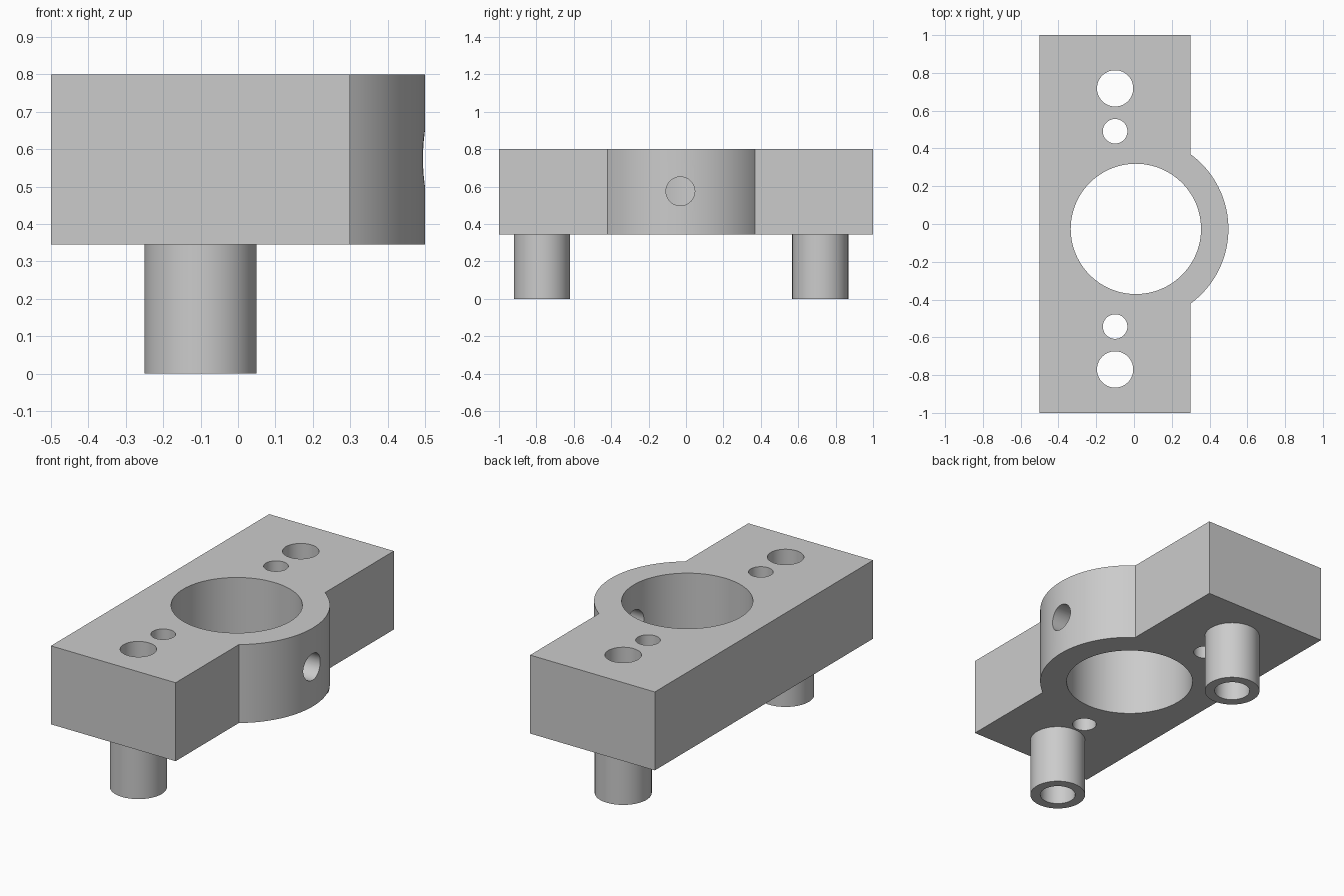
import bpy, bmesh
from math import cos, sin, acos, pi, radians

cube = bpy.data.objects.get("Cube")
if cube:
    bpy.data.objects.remove(cube, do_unlink=True)

BOTTOM, TOP = 0.345, 0.80
CX, CY = 0.01, -0.026           # bore axis
BORE_R, BOSS_R = 0.345, 0.49
FACE_X = 0.30                   # flat side the boss bulges from
HOLE_X = -0.10

grey = bpy.data.materials.new("light_grey")
grey.use_nodes = True
colour = (0.6, 0.6, 0.6, 1)
grey.diffuse_color = colour
grey.node_tree.nodes["Principled BSDF"].inputs["Base Color"].default_value = colour


def cylinder(name, radius, start, end, x=0, y=0, segments=64):
    """Upright cylinder between two heights."""
    bpy.ops.mesh.primitive_cylinder_add(
        vertices=segments, radius=radius, depth=end - start,
        location=(x, y, (start + end) / 2))
    obj = bpy.context.object
    obj.name = name
    return obj


def combine(body, tool, operation):
    """Apply a boolean and discard the tool."""
    mod = body.modifiers.new(operation.lower(), 'BOOLEAN')
    mod.operation, mod.solver, mod.object = operation, 'EXACT', tool
    bpy.context.view_layer.objects.active = body
    bpy.ops.object.modifier_apply(modifier=mod.name)
    bpy.data.objects.remove(tool, do_unlink=True)


# Block outline with the rounded boss on one side
half = acos((FACE_X - CX) / BOSS_R)
steps = 40
outline = [(FACE_X, 1), (-0.5, 1), (-0.5, -1), (FACE_X, -1)]
for i in range(steps + 1):
    a = -half + 2 * half * i / steps
    outline.append((CX + BOSS_R * cos(a), CY + BOSS_R * sin(a)))

bm = bmesh.new()
base = bm.faces.new([bm.verts.new((x, y, BOTTOM)) for x, y in outline])
top = bmesh.ops.extrude_face_region(bm, geom=[base])
bmesh.ops.translate(bm, vec=(0, 0, TOP - BOTTOM),
                    verts=[v for v in top["geom"] if isinstance(v, bmesh.types.BMVert)])
bmesh.ops.recalc_face_normals(bm, faces=bm.faces)
mesh = bpy.data.meshes.new("bracket_body")
bm.to_mesh(mesh)
bm.free()
body = bpy.data.objects.new("bracket_body", mesh)
bpy.context.collection.objects.link(body)
mesh.materials.append(grey)

# Hollow posts and small holes, mirrored about the bore axis
for side in (1, -1):
    post_y, small_y = CY + side * 0.744, CY + side * 0.517
    combine(body, cylinder("post", 0.15, 0, BOTTOM + 0.1, HOLE_X, post_y), 'UNION')
    combine(body, cylinder("post_bore", 0.096, -0.1, 1, HOLE_X, post_y), 'DIFFERENCE')
    combine(body, cylinder("small_hole", 0.065, 0.2, 1, HOLE_X, small_y), 'DIFFERENCE')

# Main bore
combine(body, cylinder("main_bore", BORE_R, 0.2, 1, CX, CY, 96), 'DIFFERENCE')

# Set screw hole through the boss wall
screw = cylinder("screw_hole", 0.077, -0.2, 0.2)
screw.rotation_euler.y = pi / 2
screw.location = (0.4, -0.03, 0.575)
bpy.context.view_layer.update()
combine(body, screw, 'DIFFERENCE')

# One colour, smooth round walls, crisp edges
body.data.materials.clear()
body.data.materials.append(grey)
bpy.ops.object.select_all(action='DESELECT')
body.select_set(True)
bpy.context.view_layer.objects.active = body
bpy.ops.object.shade_smooth_by_angle(angle=radians(30))
